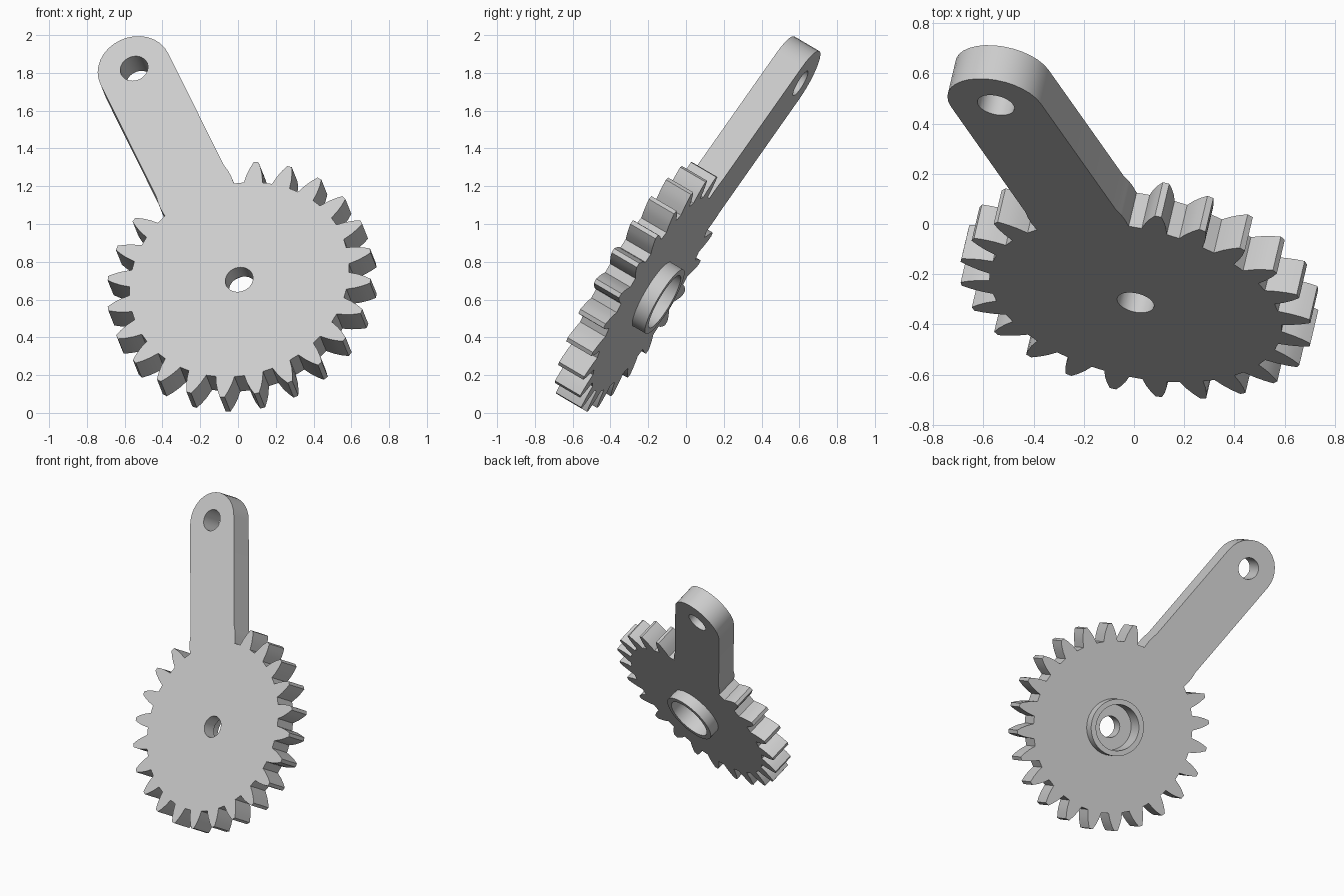
import bpy, bmesh, math
from mathutils import Matrix, Vector

if "Cube" in bpy.data.objects:
    bpy.data.objects.remove(bpy.data.objects["Cube"], do_unlink=True)

# Main sizes
TEETH = 24
THICK = 0.158
ARM_LEN, ARM_R = 1.475, 0.197
BORE_R, RECESS_R = 0.075, 0.16
BOSS_H, WEB = 0.079, 0.1
FLANK = [(0.593, 0.051), (0.64, 0.042), (0.68, 0.029), (0.715, 0.013)]  # radius, half width

# Tilted frame: local y runs along the arm, local z out of the front face
normal = Vector((-0.2, -0.845, 0.495)).normalized()
along = Vector((-0.377, 0.531, 0.758))
along = (along - normal * along.dot(normal)).normalized()
side = along.cross(normal)
frame = Matrix((side, along, normal)).transposed().to_4x4()
frame.translation = (0.006, -0.313, 0.706)

steel = bpy.data.materials.new("light_grey")
steel.use_nodes = True
grey = (0.6, 0.6, 0.6, 1)
steel.diffuse_color = grey
steel.node_tree.nodes["Principled BSDF"].inputs["Base Color"].default_value = grey


def circle(radius, cy=0, n=40):
    return [(radius * math.sin(math.tau * i / n), cy + radius * math.cos(math.tau * i / n))
            for i in range(n)]


def outline():
    """Arm end arc, then the teeth clockwise back to the arm."""
    n = 16
    pts = [(ARM_R * math.sin(a), ARM_LEN + ARM_R * math.cos(a))
           for a in (math.pi * (i / n - 0.5) for i in range(n + 1))]
    for k in range(1, TEETH):
        mid = math.tau * k / TEETH
        rise = [(r, mid - w / r) for r, w in FLANK]
        fall = [(r, mid + w / r) for r, w in reversed(FLANK)]
        # teeth beside the arm only show their outer flank
        flank = fall if k == 1 else rise if k == TEETH - 1 else rise + fall
        pts += [(r * math.sin(a), r * math.cos(a)) for r, a in flank]
    return pts


def slab(name, loops, front, back):
    """Extruded flat profile; the loops after the first are holes."""
    curve = bpy.data.curves.new(name, 'CURVE')
    curve.dimensions = '2D'
    curve.fill_mode = 'BOTH'
    curve.extrude = (front - back) / 2
    for loop in loops:
        spline = curve.splines.new('POLY')
        spline.points.add(len(loop) - 1)
        for p, (x, y) in zip(spline.points, loop):
            p.co = (x, y, 0, 1)
        spline.use_cyclic_u = True
    temp = bpy.data.objects.new(name + "_profile", curve)
    bpy.context.collection.objects.link(temp)
    bpy.context.view_layer.update()
    mesh = bpy.data.meshes.new_from_object(
        temp.evaluated_get(bpy.context.evaluated_depsgraph_get()))
    bpy.data.objects.remove(temp, do_unlink=True)
    bm = bmesh.new()
    bm.from_mesh(mesh)
    bmesh.ops.remove_doubles(bm, verts=bm.verts, dist=0.0001)
    bmesh.ops.translate(bm, verts=bm.verts, vec=(0, 0, (front + back) / 2))
    bmesh.ops.recalc_face_normals(bm, faces=bm.faces)
    bm.to_mesh(mesh)
    bm.free()
    mesh.materials.clear()
    mesh.materials.append(steel)
    obj = bpy.data.objects.new(name, mesh)
    obj.matrix_world = frame
    bpy.context.collection.objects.link(obj)
    return obj


# Gear plate with arm, and the hub ring on its back
plate = slab("gear_plate_with_arm",
             [outline(), circle(BORE_R), circle(BORE_R, ARM_LEN)], 0, -THICK)
boss = slab("hub_ring", [circle(ARM_R), circle(RECESS_R)], -THICK, -THICK - BOSS_H)

# Recess sunk into the back of the plate
cutter = slab("recess_cutter", [circle(RECESS_R)], -WEB, -THICK - BOSS_H)
cutter.hide_render = True
cut = plate.modifiers.new("recess", 'BOOLEAN')
cut.operation = 'DIFFERENCE'
cut.solver = 'EXACT'
cut.object = cutter
bpy.context.view_layer.update()
plate.data = bpy.data.meshes.new_from_object(
    plate.evaluated_get(bpy.context.evaluated_depsgraph_get()))
plate.modifiers.clear()
bpy.data.objects.remove(cutter, do_unlink=True)

# Smooth the round walls, keep the corners crisp
bpy.ops.object.select_all(action='DESELECT')
for obj in (plate, boss):
    obj.select_set(True)
bpy.context.view_layer.objects.active = plate
bpy.ops.object.shade_smooth_by_angle(angle=math.radians(25))
